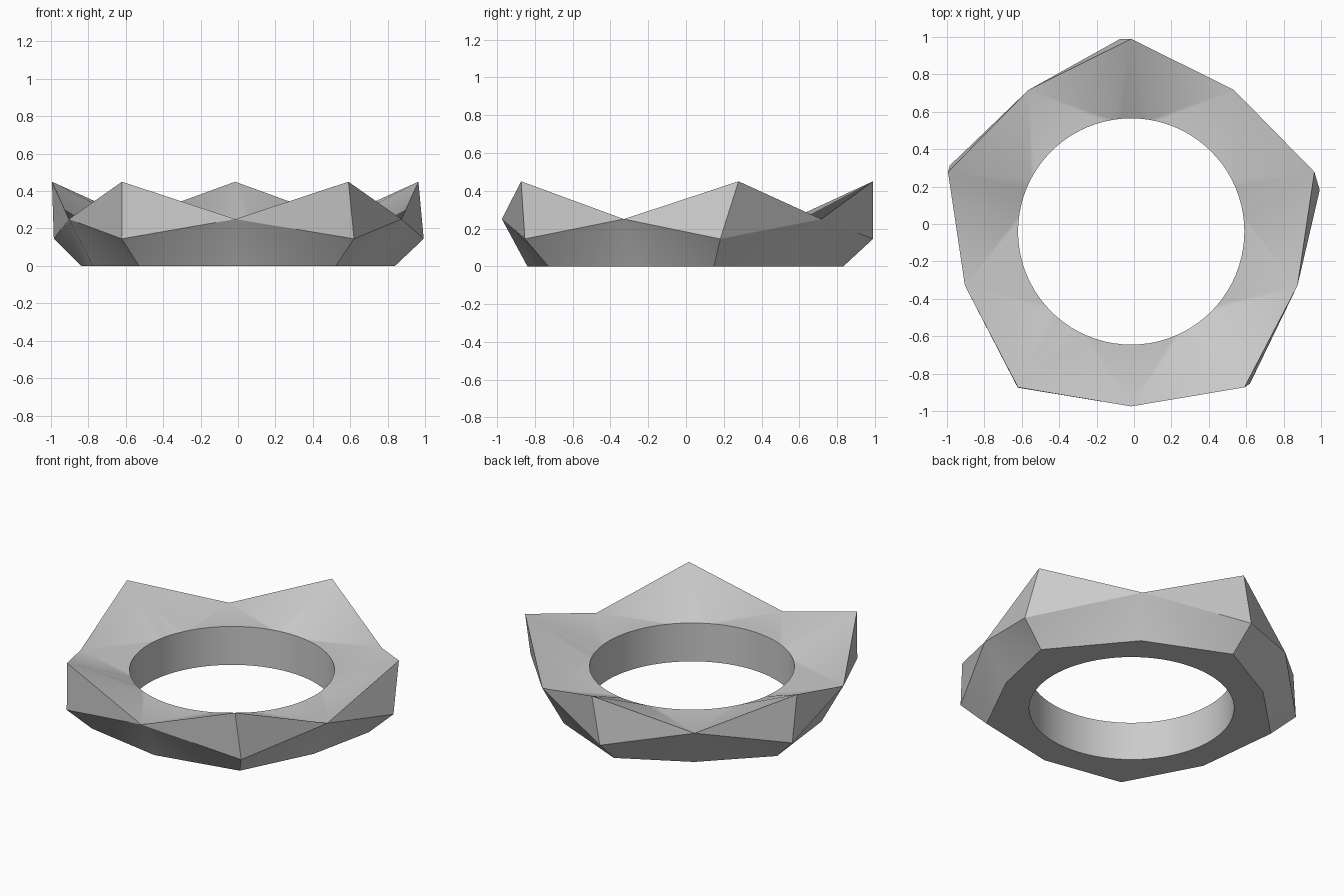
import bpy, bmesh
from math import radians, sin, cos, pi

if "Cube" in bpy.data.objects:
    bpy.data.objects.remove(bpy.data.objects["Cube"], do_unlink=True)

CX, CY = -0.015, -0.04      # centre of the ring
HOLE_R, RIM_Z = 0.605, 0.25
STEPS = 8                   # hole segments per 36 degree sector
N = STEPS * 10

bm = bmesh.new()


def polar(angle, radius, z):
    a = radians(angle)
    return bm.verts.new((CX + radius * cos(a), CY + radius * sin(a), z))


# Crown points, shoulder points under them and the ten-sided base
lean = [-5.6, 3.2, -2, 0, 2]    # slight twist of each shoulder
peaks = [polar(18 + 72 * i, 1.03, 0.45) for i in range(5)]
valleys = [polar(54 + 72 * i, 0.935, 0.25) for i in range(5)]
shoulders = [polar(18 + 72 * i + lean[i], 1.032, 0.145) for i in range(5)]
base_peaks = [polar(18 + 72 * i + lean[i], 0.875, 0) for i in range(5)]
base_valleys = [polar(54 + 72 * i, 0.80, 0) for i in range(5)]

# Rims of the round hole, starting below the first peak
rim = [polar(18 + 360 * k / N, HOLE_R, RIM_Z) for k in range(N)]
foot = [polar(18 + 360 * k / N, HOLE_R, 0) for k in range(N)]


def face(*verts):
    bm.faces.new(verts)


# Outer facets on both sides of each valley
for i in range(5):
    v, bv = valleys[i], base_valleys[i]
    for j in (i, (i + 1) % 5):
        face(peaks[j], v, shoulders[j])
        face(v, shoulders[j], base_peaks[j])
        face(v, base_peaks[j], bv)

# Hole wall, and fans from the crown and the base to the hole
top = [p for pair in zip(peaks, valleys) for p in pair]
bottom = [p for pair in zip(base_peaks, base_valleys) for p in pair]


def fan(outer, ring, spread):
    for s in range(10):
        a, b = outer[s], outer[(s + 1) % 10]
        reach = spread if s % 2 == 0 else STEPS - spread
        for k in range(STEPS):
            r0, r1 = ring[s * STEPS + k], ring[(s * STEPS + k + 1) % N]
            face(a if k < reach else b, r0, r1)
        face(a, b, ring[s * STEPS + reach])


fan(top, rim, 2)
fan(bottom, foot, 4)
for k in range(N):
    n = (k + 1) % N
    face(rim[k], rim[n], foot[n], foot[k])

bmesh.ops.recalc_face_normals(bm, faces=bm.faces)
mesh = bpy.data.meshes.new("faceted_ring")
bm.to_mesh(mesh)
bm.free()
ring = bpy.data.objects.new("faceted_ring", mesh)
bpy.context.collection.objects.link(ring)

# Plain grey finish
grey = bpy.data.materials.new("light_grey")
grey.use_nodes = True
colour = (0.6, 0.6, 0.6, 1)
grey.diffuse_color = colour
grey.node_tree.nodes["Principled BSDF"].inputs["Base Color"].default_value = colour
mesh.materials.append(grey)

bpy.ops.object.select_all(action="DESELECT")
ring.select_set(True)
bpy.context.view_layer.objects.active = ring
bpy.ops.object.shade_smooth_by_angle(angle=radians(30))
